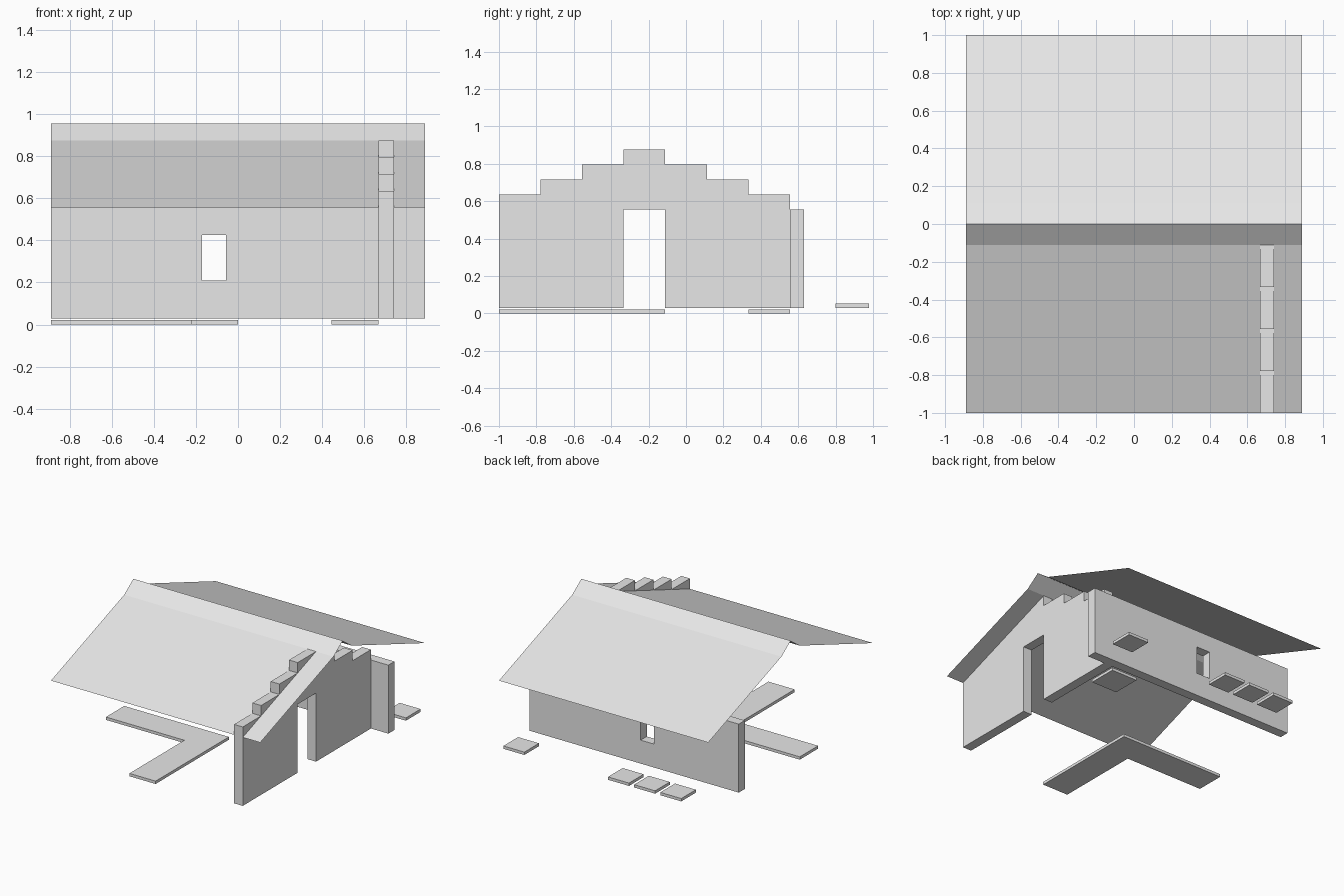
import bpy, bmesh

if "Cube" in bpy.data.objects:
    bpy.data.objects.remove(bpy.data.objects["Cube"])

U = 2 / 9          # plan grid module
T = 0.074          # wall thickness
BASE = 0.03        # underside of walls
EAVE = 0.556       # wall head and eave height
STEP = 0.08        # rise of each gable step
HALF = 4 * U       # half the building length

grey = bpy.data.materials.new("light_grey")
grey.diffuse_color = (0.8, 0.8, 0.8, 1)
grey.use_nodes = True
grey.node_tree.nodes["Principled BSDF"].inputs["Base Color"].default_value = grey.diffuse_color


def finish(name, bm):
    mesh = bpy.data.meshes.new(name)
    bm.to_mesh(mesh)
    bm.free()
    mesh.materials.append(grey)
    ob = bpy.data.objects.new(name, mesh)
    bpy.context.collection.objects.link(ob)
    return ob


def extrude(name, points, offset):
    """Solid made by extruding a flat outline along an offset."""
    bm = bmesh.new()
    face = bm.faces.new([bm.verts.new(p) for p in points])
    top = bmesh.ops.extrude_face_region(bm, geom=[face], use_keep_orig=True)
    moved = [v for v in top["geom"] if isinstance(v, bmesh.types.BMVert)]
    bmesh.ops.translate(bm, verts=moved, vec=offset)
    bmesh.ops.recalc_face_normals(bm, faces=bm.faces)
    return finish(name, bm)


def box(name, x0, x1, y0, y1, z0, z1):
    outline = [(x0, y0, z0), (x1, y0, z0), (x1, y1, z0), (x0, y1, z0)]
    return extrude(name, outline, (0, 0, z1 - z0))


# Stepped gable wall with an open doorway
profile = [(-1, BASE)]
for i, level in enumerate([1, 2, 3, 4, 3, 2, 1]):
    z = EAVE + level * STEP
    profile += [(-1 + i * U, z), (-1 + (i + 1) * U, z)]
d0, d1 = -1.5 * U, -0.5 * U
profile += [(2.5 * U, BASE), (d1, BASE), (d1, EAVE), (d0, EAVE), (d0, BASE)]
extrude("stepped_gable_wall", [(3 * U, y, z) for y, z in profile], (T, 0, 0))

# Long back wall with a window opening
wall = box("back_wall", -HALF, HALF, 2.5 * U, 2.5 * U + T, BASE, EAVE)
cutter = box("window_cutter", -0.17, -0.056, 0.4, 0.8, 0.21, 0.425)
cutter.hide_render = True
cutter.hide_set(True)
cut = wall.modifiers.new("window", "BOOLEAN")
cut.object = cutter
cut.operation = "DIFFERENCE"
cut.solver = "EXACT"

# Thin roof sheet with a steeper ridge band
bm = bmesh.new()
rows = []
for y, z in [(-1, 0), (-U / 2, 4), (0, 5), (U / 2, 4), (1, 0)]:
    rows.append([bm.verts.new((x, y, EAVE + z * STEP)) for x in (-HALF, HALF)])
for a, b in zip(rows, rows[1:]):
    bm.faces.new((a[0], a[1], b[1], b[0]))
finish("roof", bm)

# Paving: L-shaped front path and a single slab inside
path = [(-HALF, d0), (-U, d0), (-U, -1), (0, -1), (0, d1), (-HALF, d1)]
extrude("front_path", [(x, y, 0) for x, y in path], (0, 0, 0.022))
box("inner_slab", 2 * U, 3 * U, 1.5 * U, 2.5 * U, 0, 0.022)

# Stepping stones behind the house
r = 0.4 * U
for cx in (-2.5 * U, -1.5 * U, -0.5 * U, 3.5 * U):
    box("stepping_stone", cx - r, cx + r, HALF - r, HALF + r, BASE, 0.052)
